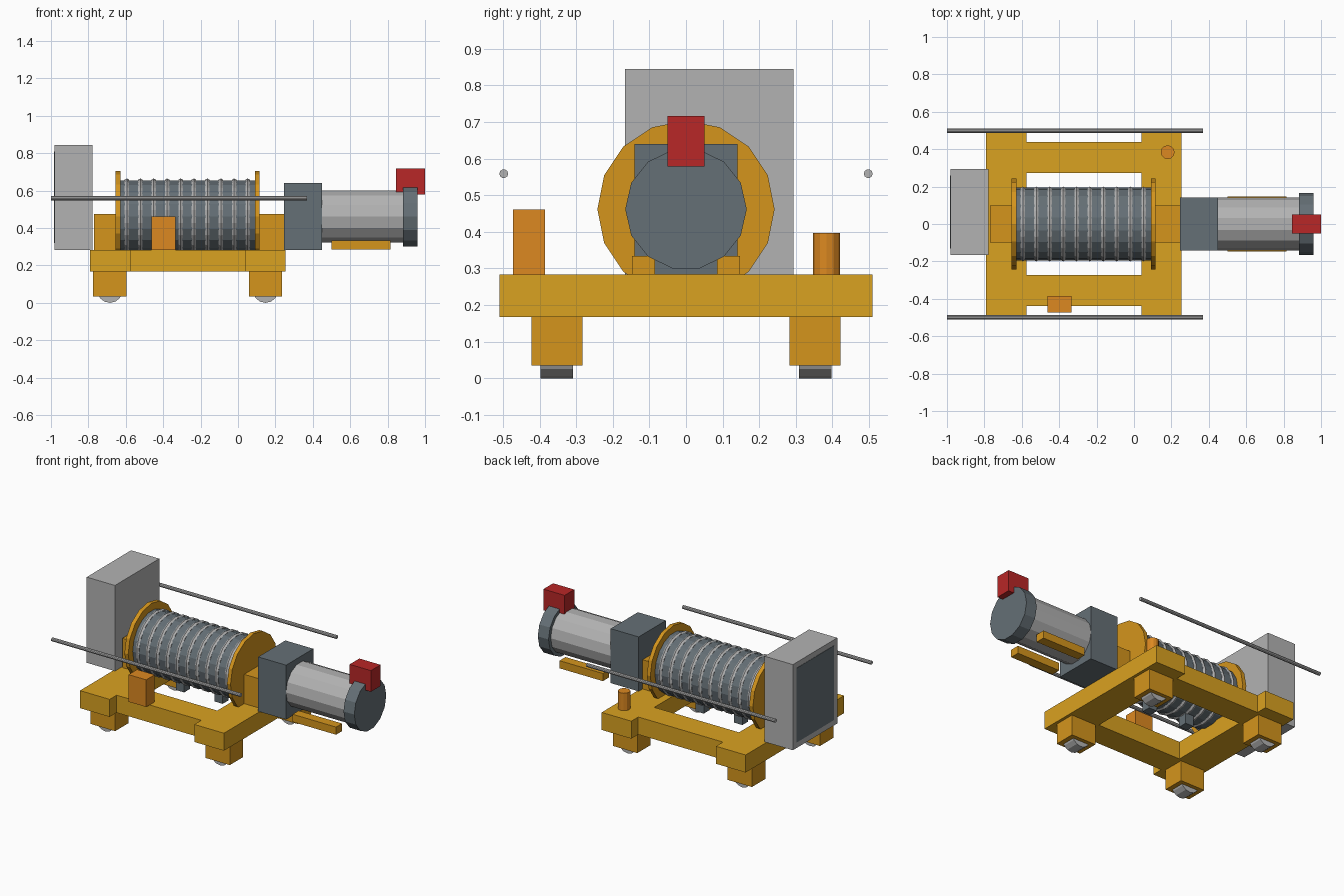
import bpy, bmesh, math
from mathutils import Matrix

if "Cube" in bpy.data.objects:
    bpy.data.objects.remove(bpy.data.objects["Cube"])


def material(name, rgb):
    m = bpy.data.materials.new(name)
    m.diffuse_color = (*rgb, 1)
    m.use_nodes = True
    m.node_tree.nodes["Principled BSDF"].inputs["Base Color"].default_value = m.diffuse_color
    return m


YELLOW = material("yellow_paint", (0.70, 0.36, 0.015))
DEEP = material("deep_yellow_paint", (0.66, 0.30, 0.012))
ORANGE = material("orange_paint", (0.72, 0.25, 0.015))
DARK = material("dark_steel", (0.13, 0.16, 0.18))
STEEL = material("light_steel", (0.45, 0.45, 0.45))
RED = material("red_paint", (0.48, 0.02, 0.02))
AXIS_Z = 0.462


def finish(name, bm, mat):
    mesh = bpy.data.meshes.new(name)
    bm.to_mesh(mesh)
    bm.free()
    mesh.materials.append(mat)
    ob = bpy.data.objects.new(name, mesh)
    bpy.context.collection.objects.link(ob)
    return ob


def box(name, xs, ys, zs, mat):
    bm = bmesh.new()
    spans = (xs, ys, zs)
    size = [b - a for a, b in spans]
    mid = [(a + b) / 2 for a, b in spans]
    bmesh.ops.create_cube(bm, size=1, matrix=Matrix.Translation(mid) @ Matrix.Diagonal((*size, 1)))
    return finish(name, bm, mat)


def cylinder(name, centre, radius, length, sides, mat, axis="X"):
    turn = {"X": Matrix.Rotation(math.pi / 2, 4, "Y"),
            "Y": Matrix.Rotation(math.pi / 2, 4, "X"), "Z": Matrix()}[axis]
    bm = bmesh.new()
    bmesh.ops.create_cone(bm, cap_ends=True, segments=sides, radius1=radius, radius2=radius,
                          depth=length, matrix=Matrix.Translation(centre) @ turn)
    return finish(name, bm, mat)


def x_cylinder(name, x0, x1, radius, sides, mat, y=0, z=AXIS_Z):
    return cylinder(name, ((x0 + x1) / 2, y, z), radius, x1 - x0, sides, mat)


# Trolley frame: two wide cross beams joined by two side beams
box("left_cross_beam", (-0.79, -0.575), (-0.51, 0.51), (0.168, 0.283), YELLOW)
box("right_cross_beam", (0.04, 0.255), (-0.51, 0.51), (0.168, 0.283), YELLOW)
for side, s in (("front", -1), ("back", 1)):
    ys = sorted((s * 0.272, s * 0.438))
    box(side + "_side_beam", (-0.575, 0.04), ys, (0.168, 0.283), YELLOW)

    # Wheel housings and wheels
    for end, x in (("left", -0.685), ("right", 0.147)):
        box(f"{side}_{end}_wheel_housing", (x - 0.089, x + 0.089),
            sorted((s * 0.283, s * 0.422)), (0.035, 0.168), DEEP)
        cylinder(f"{side}_{end}_wheel", (x, s * 0.353, 0.068), 0.068, 0.088, 14, STEEL, "Y")

    # Long guide rods
    x_cylinder(side + "_guide_rod", -1, 0.37, 0.012, 10, STEEL, s * 0.498, 0.559)

    # Feet under the motor
    box(side + "_motor_foot", (0.50, 0.815), sorted((s * 0.085, s * 0.147)), (0.284, 0.334), DEEP)

# Rope drum with end flanges
x_cylinder("rope_drum", -0.63, 0.09, 0.195, 18, DARK)
x_cylinder("left_flange", -0.655, -0.628, 0.242, 16, DEEP)
x_cylinder("right_flange", 0.09, 0.115, 0.242, 16, DEEP)

# Rope turns
for i in range(10):
    bpy.ops.mesh.primitive_torus_add(major_segments=18, minor_segments=6, major_radius=0.189,
                                     minor_radius=0.014, rotation=(0, math.pi / 2, 0),
                                     location=(-0.594 + i * 0.0717, 0, AXIS_Z))
    turn = bpy.context.object
    turn.name = f"rope_turn_{i + 1}"
    turn.data.materials.append(STEEL)

# Rope clamps under the drum
for i, x in enumerate((-0.40, -0.12)):
    box(f"rope_clamp_{i + 1}", (x - 0.03, x + 0.03), (-0.03, 0.03), (0.20, 0.29), DARK)

# Bearing pedestals
box("left_bearing_pedestal", (-0.77, -0.65), (-0.1, 0.1), (0.283, 0.475), DEEP)
box("right_bearing_pedestal", (0.112, 0.245), (-0.1, 0.1), (0.283, 0.475), DEEP)

# Gearbox, motor and brake
box("gearbox", (0.245, 0.448), (-0.141, 0.141), (0.283, 0.64), DARK)
x_cylinder("motor", 0.448, 0.882, 0.143, 14, STEEL)
x_cylinder("motor_end_cap", 0.882, 0.96, 0.166, 14, DARK)
box("brake_box", (0.846, 1.0), (-0.05, 0.05), (0.578, 0.717), RED)

# Control cabinet with its dark door
box("control_cabinet", (-0.982, -0.777), (-0.166, 0.294), (0.283, 0.845), STEEL)
box("cabinet_door", (-0.984, -0.97), (-0.13, 0.258), (0.32, 0.808), DARK)

# Small fittings on the side beams
box("limit_switch_box", (-0.463, -0.335), (-0.473, -0.385), (0.283, 0.461), ORANGE)
cylinder("warning_beacon", (0.18, 0.384, 0.34), 0.037, 0.115, 12, ORANGE, "Z")
